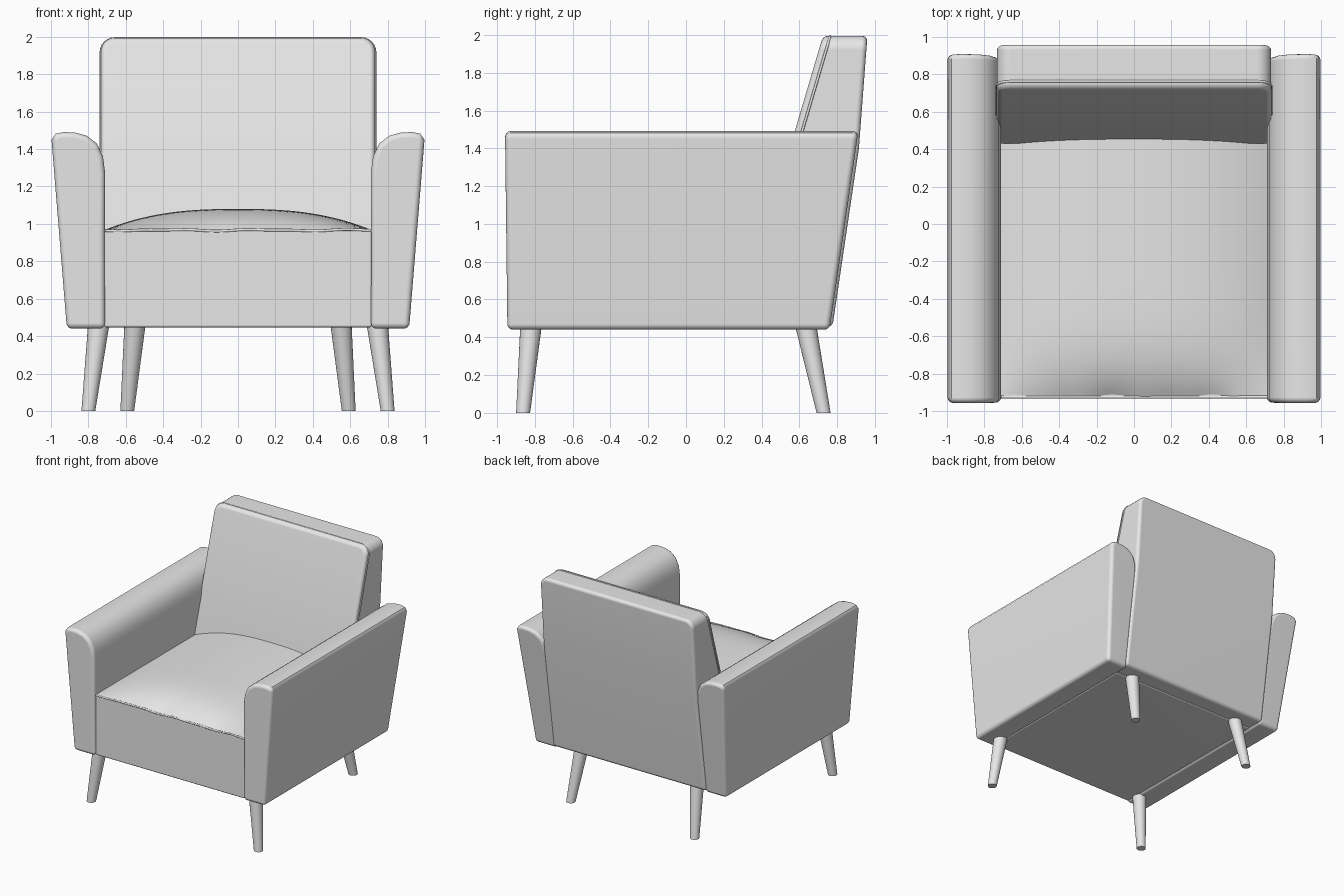
import bpy, bmesh, math
from mathutils import Vector

if "Cube" in bpy.data.objects:
    bpy.data.objects.remove(bpy.data.objects["Cube"], do_unlink=True)

GREY = (0.8, 0.8, 0.8, 1)
fabric = bpy.data.materials.new("light grey")
fabric.use_nodes = True
fabric.diffuse_color = GREY
fabric.node_tree.nodes["Principled BSDF"].inputs["Base Color"].default_value = GREY


def finish(bm, name):
    """Turn a bmesh into a smooth-shaded object."""
    bmesh.ops.recalc_face_normals(bm, faces=bm.faces)
    mesh = bpy.data.meshes.new(name)
    bm.to_mesh(mesh)
    bm.free()
    mesh.materials.append(fabric)
    mesh.polygons.foreach_set("use_smooth", [True] * len(mesh.polygons))
    mesh.set_sharp_from_angle(angle=math.radians(40))
    obj = bpy.data.objects.new(name, mesh)
    bpy.context.collection.objects.link(obj)
    obj.modifiers.new("even shading", "WEIGHTED_NORMAL").keep_sharp = True
    return obj


def loft(bm, ring_a, ring_b):
    """Closed solid between two matching rings of points."""
    a = [bm.verts.new(p) for p in ring_a]
    b = [bm.verts.new(p) for p in ring_b]
    bm.faces.new(a)
    bm.faces.new(b)
    for i in range(len(a)):
        j = (i + 1) % len(a)
        bm.faces.new((a[i], a[j], b[j], b[i]))
    bmesh.ops.recalc_face_normals(bm, faces=bm.faces)


def round_edges(bm, width, angle=50, segments=4):
    """Bevel every edge that is sharper than the angle."""
    edges = [e for e in bm.edges if e.calc_face_angle(0) > math.radians(angle)]
    bmesh.ops.bevel(bm, geom=edges, offset=width, segments=segments,
                    profile=0.5, affect='EDGES', clamp_overlap=False)


def piping(name, points, radius):
    """Thin round cord along a path."""
    curve = bpy.data.curves.new(name, "CURVE")
    curve.dimensions = '3D'
    curve.bevel_depth = radius
    curve.bevel_resolution = 2
    spline = curve.splines.new("POLY")
    spline.points.add(len(points) - 1)
    for p, co in zip(spline.points, points):
        p.co = (*co, 1)
    curve.materials.append(fabric)
    bpy.context.collection.objects.link(bpy.data.objects.new(name, curve))


# Armrests: rounded section in x and z, run front to back with slanted ends
ARM = [(.71, .44), (.712, .9), (.71, 1.27), (.722, 1.36), (.755, 1.43),
       (.81, 1.472), (.87, 1.488), (.93, 1.491), (.975, 1.482),
       (.997, 1.45), (.915, .44)]
for side, label in ((1, "left"), (-1, "right")):
    bm = bmesh.new()
    front = [(side * x, -.945 - .012 * (z - .44), z) for x, z in ARM]
    back = [(side * x, .76 + .145 * (z - .44), z) for x, z in ARM]
    loft(bm, front, back)
    round_edges(bm, .03)
    finish(bm, label + "_armrest")

# Backrest: slanted side profile run across the chair, with rounded top corners
BACK = [(.43, .455), (.43, 1.0), (.725, 1.995), (.96, 1.995),
        (.915, 1.4), (.775, .455)]
HALF = .733
bm = bmesh.new()
loft(bm, [(-HALF, y, z) for y, z in BACK], [(HALF, y, z) for y, z in BACK])
corners = [e for e in bm.edges
           if all(v.co.z > 1.9 for v in e.verts)
           and abs(e.verts[0].co.x - e.verts[1].co.x) < .01]
bmesh.ops.bevel(bm, geom=corners, offset=.075, segments=6, profile=.5,
                affect='EDGES', clamp_overlap=False)
round_edges(bm, .028)
finish(bm, "backrest")


# Cord around the front of the backrest
def cord_point(x, z):
    return (x, .47 + .295 * (z - 1.0), z)


R = .075
path = [cord_point(HALF, 1.0)]
for cx, start in ((HALF - R, 0), (R - HALF, 90)):
    for k in range(7):
        a = math.radians(start + 15 * k)
        path.append(cord_point(cx + R * math.cos(a), 1.992 - R + R * math.sin(a)))
path.append(cord_point(-HALF, 1.0))
piping("backrest_piping", path, .007)

# Seat base
bm = bmesh.new()
bmesh.ops.create_cube(bm, size=1)
for v in bm.verts:
    v.co = (v.co.x * 1.43, -.15 + v.co.y * 1.56, .707 + v.co.z * .52)
round_edges(bm, .012, segments=3)
finish(bm, "seat_base")


# Seat cushion: crowned top that falls to the front and side seams
def ripple(x):
    return .006 * math.sin(x * 13) + .004 * math.sin(x * 23 + 1)


bm = bmesh.new()
bmesh.ops.create_grid(bm, x_segments=36, y_segments=40, size=1)
for v in bm.verts:
    u, t = v.co.x, v.co.y
    y = -.21 + .715 * t
    edge = max(0, (-y - .1) / .825)
    crown = (1 - abs(u) ** 2.6) * (1 - edge ** 5)
    fold = ripple(u * .71) * edge ** 12 * (1 - u ** 4)
    v.co = (u * .715, y, .967 + .113 * crown + fold)
finish(bm, "seat_cushion")

# Cord along the front seam of the seat
piping("seat_piping",
       [(x, -.925, .966 + .5 * ripple(x)) for x in
        (-.71 + 1.42 * i / 40 for i in range(41))], .008)

# Tapered splayed legs: top centre and foot centre
LEGS = {"front": ((.745, -.82, .46), (.80, -.862, 0)),
        "back": ((.55, .632, .47), (.592, .728, 0))}
for place, (top, foot) in LEGS.items():
    for side, label in ((1, "left"), (-1, "right")):
        rings = []
        for centre, radius in ((top, .057), (foot, .037)):
            c = Vector((centre[0] * side, centre[1], centre[2]))
            rings.append([c + Vector((radius * math.cos(a), radius * math.sin(a), 0))
                          for a in (math.tau * i / 24 for i in range(24))])
        bm = bmesh.new()
        loft(bm, *rings)
        finish(bm, place + "_" + label + "_leg")
